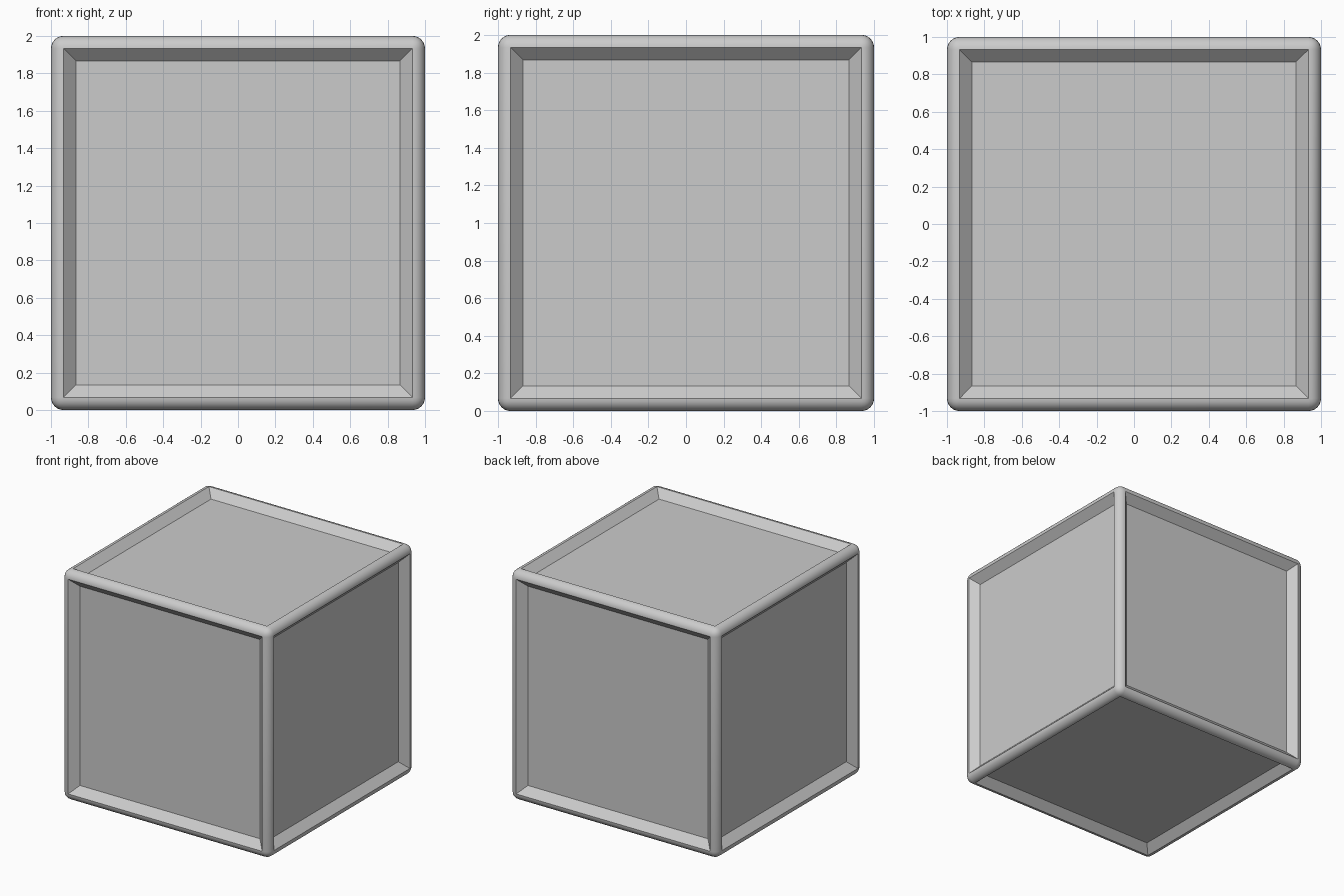
import bpy
import bmesh

if "Cube" in bpy.data.objects:
    bpy.data.objects.remove(bpy.data.objects["Cube"])

ROUND = 0.067   # radius of the rounded frame edges
SLOPE = 0.067   # width of the sloped border inside each frame
DEPTH = 0.065   # how far each panel is sunk

bm = bmesh.new()

# Cube standing on the ground
bmesh.ops.create_cube(bm, size=2.0)
bmesh.ops.translate(bm, verts=bm.verts, vec=(0, 0, 1))

# Rounded edges and corners
bmesh.ops.bevel(bm, geom=bm.edges[:], offset=ROUND, offset_type='OFFSET',
                segments=6, profile=0.5, affect='EDGES')

# Six sunken panels with sloped borders
panels = [f for f in bm.faces if f.calc_area() > 1.0]
bmesh.ops.inset_individual(bm, faces=panels, thickness=SLOPE, depth=-DEPTH,
                           use_even_offset=True)

mesh = bpy.data.meshes.new("panelled_crate")
bm.to_mesh(mesh)
bm.free()
crate = bpy.data.objects.new("panelled_crate", mesh)
bpy.context.collection.objects.link(crate)

# Smooth rounds, crisp panel borders
bpy.context.view_layer.objects.active = crate
crate.select_set(True)
bpy.ops.object.shade_smooth_by_angle(angle=0.52)
